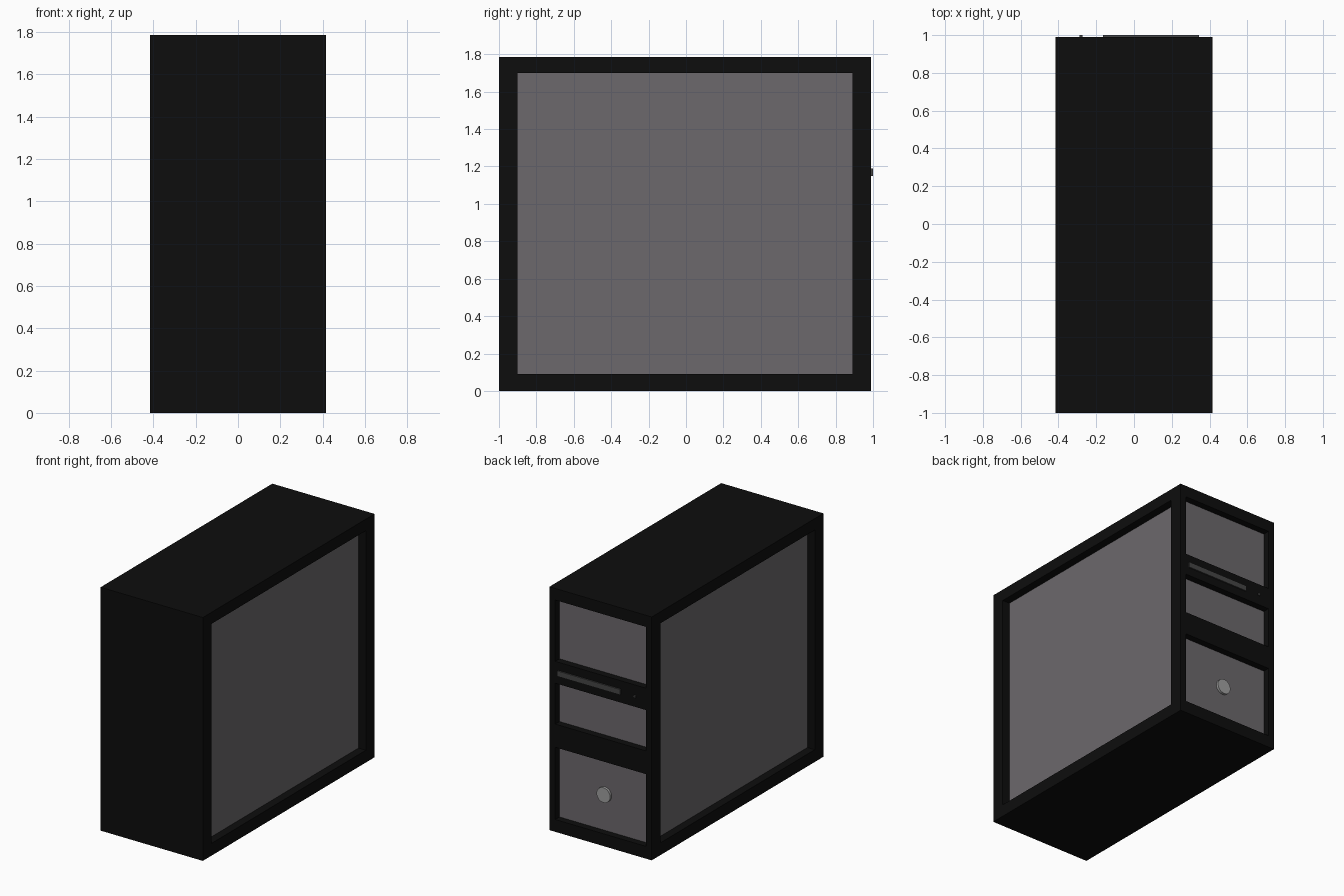
import bpy, bmesh
from math import pi

if "Cube" in bpy.data.objects:
    bpy.data.objects.remove(bpy.data.objects["Cube"])


def material(name, rgb):
    m = bpy.data.materials.new(name)
    m.diffuse_color = (*rgb, 1)
    m.use_nodes = True
    m.node_tree.nodes["Principled BSDF"].inputs["Base Color"].default_value = m.diffuse_color
    return m


black = material("black_shell", (0.004, 0.004, 0.004))
grey = material("grey_panel", (0.15, 0.14, 0.15))
dark = material("dark_grey", (0.06, 0.06, 0.06))
light = material("light_grey", (0.35, 0.35, 0.35))


def box(name, x, y, z, mat=None):
    bpy.ops.mesh.primitive_cube_add(size=1, location=(sum(x) / 2, sum(y) / 2, sum(z) / 2))
    o = bpy.context.object
    o.name = name
    o.scale = (x[1] - x[0], y[1] - y[0], z[1] - z[0])
    bpy.ops.object.transform_apply(location=True, scale=True)
    if mat:
        o.data.materials.append(mat)
    return o


W, BACK, H = 0.415, 0.99, 1.785
SIDE_D, BACK_D = 0.06, 0.05

# Tower case
case = box("tower_case", (-W, W), (-1, BACK), (0, H), black)
case.data.materials.append(grey)

# Recesses: one on each side, three bays on the drive face
cutters = [box("side_cutter", sorted((s * (W - SIDE_D), s * (W + 0.1))), (-0.9, 0.89), (0.09, 1.70))
           for s in (-1, 1)]
# bays are kept just inside the side recesses' floors by cutting only the back rim
for z in ((0.09, 0.62), (0.79, 1.09), (1.25, 1.70)):
    cutters.append(box("bay_cutter", (-0.368, 0.368), (BACK - BACK_D, BACK + 0.1), z))
for c in cutters:
    mod = case.modifiers.new("recess", 'BOOLEAN')
    mod.operation, mod.solver, mod.object = 'DIFFERENCE', 'EXACT', c
    bpy.context.view_layer.objects.active = case
    bpy.ops.object.modifier_apply(modifier=mod.name)
    bpy.data.objects.remove(c, do_unlink=True)

# Recess floors become grey panels
for p in case.data.polygons:
    c, n = p.center, p.normal
    side = abs(n.x) > 0.9 and abs(abs(c.x) - (W - SIDE_D)) < 0.002
    bay = n.y > 0.9 and abs(c.y - (BACK - BACK_D)) < 0.002
    p.material_index = 1 if side or bay else 0

# Disc drive tray and its eject button
box("drive_tray", (-0.165, 0.345), (0.97, 1.0), (1.15, 1.19), dark)
box("eject_button", (-0.288, -0.272), (0.97, 1.0), (1.16, 1.176), dark)

# Round power button in the lower bay
bpy.ops.mesh.primitive_cylinder_add(vertices=32, radius=0.055, depth=0.03,
                                    location=(0, BACK - BACK_D + 0.003, 0.355),
                                    rotation=(pi / 2, 0, 0))
button = bpy.context.object
button.name = "power_button"
button.data.materials.append(light)
bpy.ops.object.shade_smooth_by_angle()
